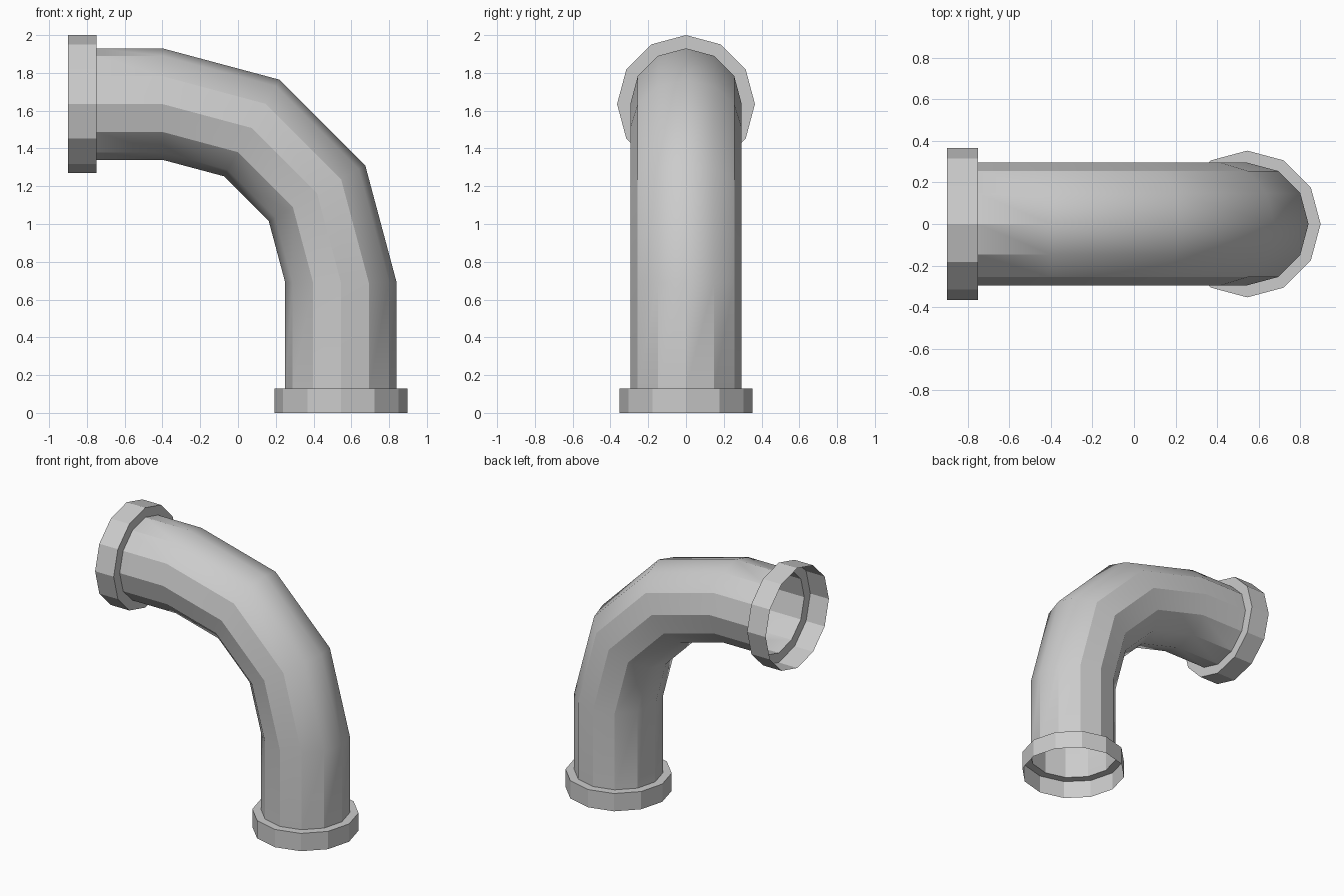
import bpy, bmesh
from math import sin, cos, pi, radians
from mathutils import Vector

if "Cube" in bpy.data.objects:
    bpy.data.objects.remove(bpy.data.objects["Cube"])

SIDES = 12
BEND = Vector((-0.40, 0, 0.69))   # centre of the 90 degree bend
BEND_R = 0.945
PIPE_R = 0.295
BOTTOM_X = BEND.x + BEND_R
TOP_Z = BEND.z + BEND_R


def skin(name, rings):
    """Open tube through rings given as (centre, tilt in degrees, radius)."""
    bm = bmesh.new()
    loops = []
    for centre, tilt, r in rings:
        t = radians(tilt)
        out = Vector((cos(t), 0, sin(t)))
        side = Vector((0, 1, 0))
        loops.append([bm.verts.new(Vector(centre) + r * (cos(a) * out + sin(a) * side))
                      for a in (2 * pi * i / SIDES for i in range(SIDES))])
    for lo, hi in zip(loops, loops[1:]):
        for i in range(SIDES):
            j = (i + 1) % SIDES
            bm.faces.new((lo[i], lo[j], hi[j], hi[i]))
    me = bpy.data.meshes.new(name)
    bm.to_mesh(me)
    bm.free()
    ob = bpy.data.objects.new(name, me)
    bpy.context.collection.objects.link(ob)
    bpy.ops.object.select_all(action='DESELECT')
    ob.select_set(True)
    bpy.context.view_layer.objects.active = ob
    bpy.ops.object.shade_smooth_by_angle(angle=radians(29.8))
    return ob


# Elbow pipe: straight up, four-ring bend, straight to the left
rings = [((BOTTOM_X, 0, 0.13), 0, PIPE_R)]
for tilt in (0, 30, 60, 90):
    t = radians(tilt)
    rings.append((BEND + BEND_R * Vector((cos(t), 0, sin(t))), tilt, PIPE_R))
rings.append(((-0.75, 0, TOP_Z), 90, PIPE_R))
skin("elbow_pipe", rings)

# Bottom collar: open socket with a shoulder meeting the pipe
skin("bottom_collar", [((BOTTOM_X, 0, 0), 0, 0.353),
                       ((BOTTOM_X, 0, 0.13), 0, 0.353),
                       ((BOTTOM_X, 0, 0.13), 0, PIPE_R)])

# Side collar: slightly larger open socket
skin("side_collar", [((-0.75, 0, TOP_Z), 90, PIPE_R),
                     ((-0.75, 0, TOP_Z), 90, 0.365),
                     ((-0.90, 0, TOP_Z), 90, 0.365)])
